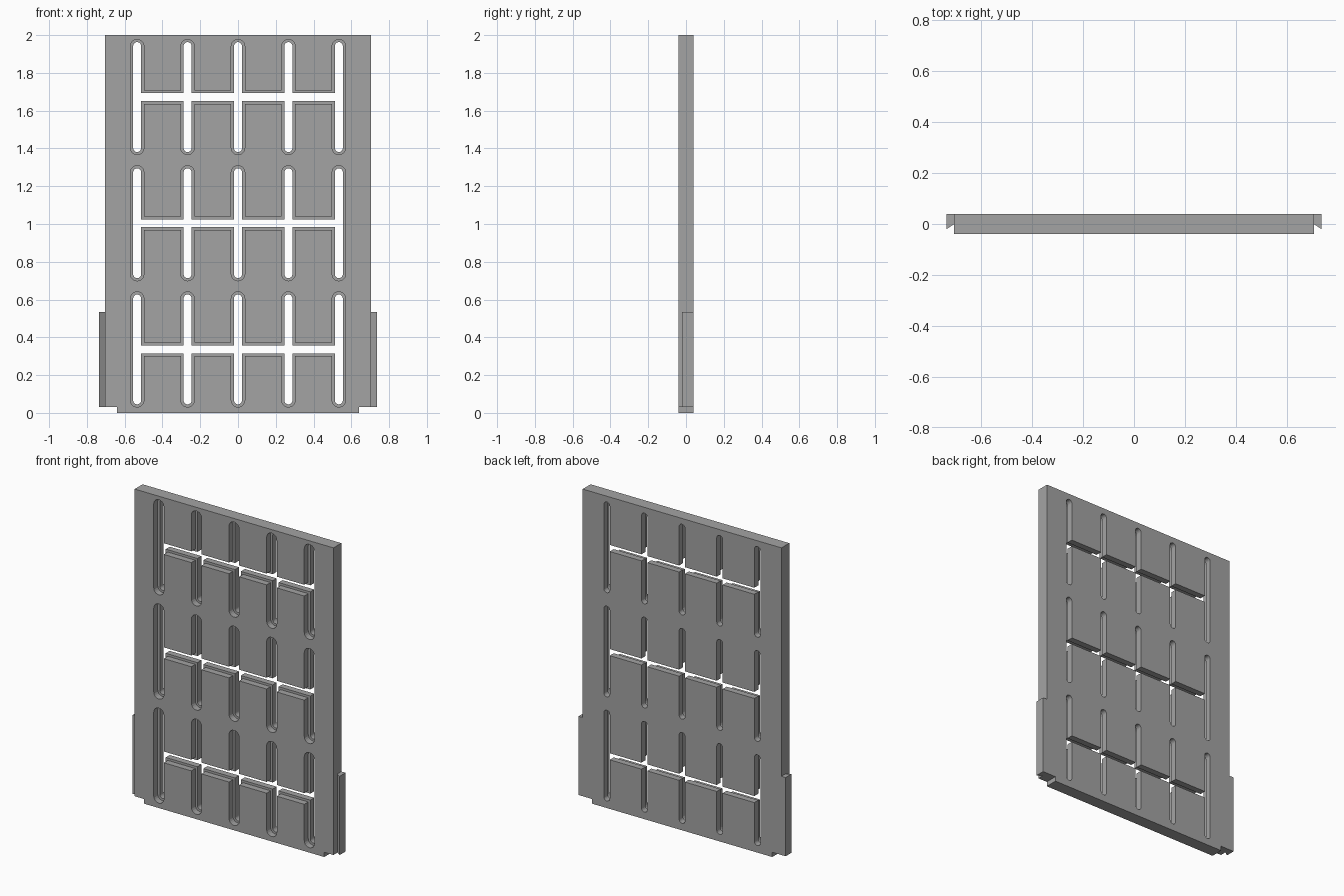
import bpy
import bmesh
from math import cos, sin, pi

cube = bpy.data.objects.get("Cube")
if cube:
    bpy.data.objects.remove(cube, do_unlink=True)

WIDTH, HEIGHT, DEPTH = 0.705, 2.0, 0.04     # half width, height, half depth
COLUMNS = [i * 0.267 for i in range(-2, 3)]
ROWS = [0.336, 1.004, 1.672]

grey = bpy.data.materials.new("plain grey")
grey.use_nodes = True
grey.diffuse_color = (0.37, 0.37, 0.37, 1)
grey.node_tree.nodes["Principled BSDF"].inputs["Base Color"].default_value = grey.diffuse_color


def prism(bm, outline, offset):
    """Extrude a closed outline of 3D points along offset."""
    face = bm.faces.new([bm.verts.new(p) for p in outline])
    result = bmesh.ops.extrude_face_region(bm, geom=[face], use_keep_orig=True)
    moved = [g for g in result["geom"] if isinstance(g, bmesh.types.BMVert)]
    bmesh.ops.translate(bm, verts=moved, vec=offset)


def make_object(name, bm):
    bmesh.ops.recalc_face_normals(bm, faces=bm.faces)
    mesh = bpy.data.meshes.new(name)
    bm.to_mesh(mesh)
    bm.free()
    mesh.materials.append(grey)
    obj = bpy.data.objects.new(name, mesh)
    bpy.context.collection.objects.link(obj)
    return obj


def slot_outline(x, z, radius, half_length, y, steps=10):
    """Upright slot with round ends."""
    points = []
    for side, start in ((1, 0), (-1, pi)):
        for i in range(steps + 1):
            a = start + pi * i / steps
            points.append((x + radius * cos(a), y,
                           z + side * (half_length - radius) + radius * sin(a)))
    return points


def cut(target, bm):
    cutter = make_object("cutter", bm)
    cutter.hide_render = True
    mod = target.modifiers.new("cut", 'BOOLEAN')
    mod.operation = 'DIFFERENCE'
    mod.solver = 'EXACT'
    mod.object = cutter
    bpy.context.view_layer.objects.active = target
    bpy.ops.object.modifier_apply(modifier=mod.name)
    bpy.data.objects.remove(cutter, do_unlink=True)


# Panel with notched bottom corners
bm = bmesh.new()
half = [(0.64, 0), (0.64, 0.03), (WIDTH, 0.03), (WIDTH, HEIGHT)]
outline = half + [(-x, z) for x, z in reversed(half)]
prism(bm, [(x, -DEPTH, z) for x, z in outline], (0, 2 * DEPTH, 0))
panel = make_object("slotted_panel", bm)

# Wide recess from the front, then narrow opening right through
for radius, half_length, back in ((0.036, 0.305, 0.0), (0.021, 0.291, 0.1)):
    front = -0.1
    slots, channels = bmesh.new(), bmesh.new()
    end = COLUMNS[-1]
    for z in ROWS:
        for x in COLUMNS:
            prism(slots, slot_outline(x, z, radius, half_length, front), (0, back - front, 0))
        prism(channels, [(-end, front, z - radius), (end, front, z - radius),
                         (end, front, z + radius), (-end, front, z + radius)],
              (0, back - front, 0))
    cut(panel, slots)
    cut(panel, channels)

# Side tabs with a slanted front
for name, s in (("left_tab", 1), ("right_tab", -1)):
    bm = bmesh.new()
    tab = [(WIDTH, DEPTH), (0.735, DEPTH), (0.735, -0.02), (WIDTH, 0)]
    prism(bm, [(s * x, y, 0.03) for x, y in tab], (0, 0, 0.505))
    make_object(name, bm)
